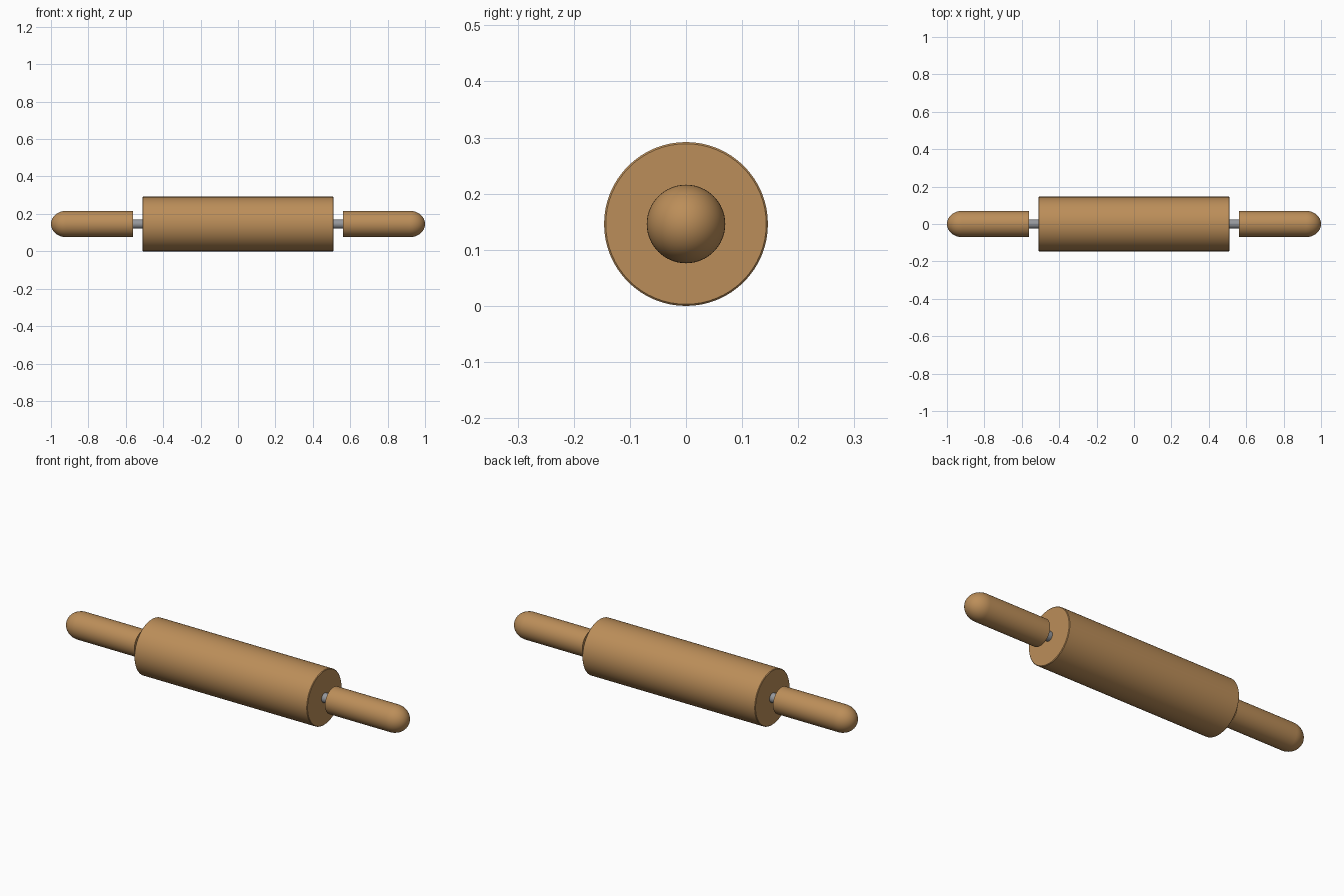
import bpy, bmesh, math
from mathutils import Matrix

cube = bpy.data.objects.get("Cube")
if cube:
    bpy.data.objects.remove(cube, do_unlink=True)

AXIS_Z = 0.146
SEGMENTS = 64


def material(name, color, metallic=0.0, roughness=0.6):
    mat = bpy.data.materials.new(name)
    mat.use_nodes = True
    mat.diffuse_color = (*color, 1)
    bsdf = mat.node_tree.nodes["Principled BSDF"]
    bsdf.inputs["Base Color"].default_value = (*color, 1)
    bsdf.inputs["Metallic"].default_value = metallic
    bsdf.inputs["Roughness"].default_value = roughness
    return mat


def lathe(name, profile, mat, side=1):
    """Spin (x, radius) points around the long axis; side=-1 turns the part end for end."""
    bm = bmesh.new()
    verts = [bm.verts.new((x, 0, r)) for x, r in profile]
    edges = [bm.edges.new(pair) for pair in zip(verts, verts[1:])]
    bmesh.ops.spin(bm, geom=verts + edges, cent=(0, 0, 0), axis=(1, 0, 0),
                   angle=math.tau, steps=SEGMENTS)
    bmesh.ops.remove_doubles(bm, verts=bm.verts, dist=1e-5)
    if side < 0:
        bmesh.ops.rotate(bm, verts=bm.verts, cent=(0, 0, 0),
                         matrix=Matrix.Rotation(math.pi, 3, 'Z'))
    bmesh.ops.recalc_face_normals(bm, faces=bm.faces)
    mesh = bpy.data.meshes.new(name)
    bm.to_mesh(mesh)
    bm.free()
    mesh.materials.append(mat)
    obj = bpy.data.objects.new(name, mesh)
    obj.location.z = AXIS_Z
    bpy.context.collection.objects.link(obj)
    bpy.ops.object.select_all(action='DESELECT')
    obj.select_set(True)
    bpy.context.view_layer.objects.active = obj
    bpy.ops.object.shade_smooth_by_angle(angle=math.radians(35))
    return obj


wood = material("Warm wood", (0.50, 0.27, 0.10))
steel = material("Grey steel", (0.30, 0.31, 0.33))

# Main roller with slightly eased rims
L, R, E = 0.51, 0.146, 0.003
lathe("roller", [(-L, 0), (-L, R - E), (-L + E, R), (L - E, R), (L, R - E), (L, 0)], wood)

# Steel axle running through the roller into both handles
lathe("axle", [(-0.60, 0), (-0.60, 0.025), (0.60, 0.025), (0.60, 0)], steel)

# Handles: straight grip with a domed outer end
grip_r, dome, inner = 0.07, 0.08, 0.562
STEPS = 12
dome_profile = [(1 - dome + dome * math.sin(a), grip_r * math.cos(a))
                for a in (i * math.pi / 2 / STEPS for i in range(STEPS))]
handle_profile = [(inner, 0), (inner, grip_r)] + dome_profile + [(1.0, 0)]
for name, side in (("left_handle", 1), ("right_handle", -1)):
    lathe(name, handle_profile, wood, side)
